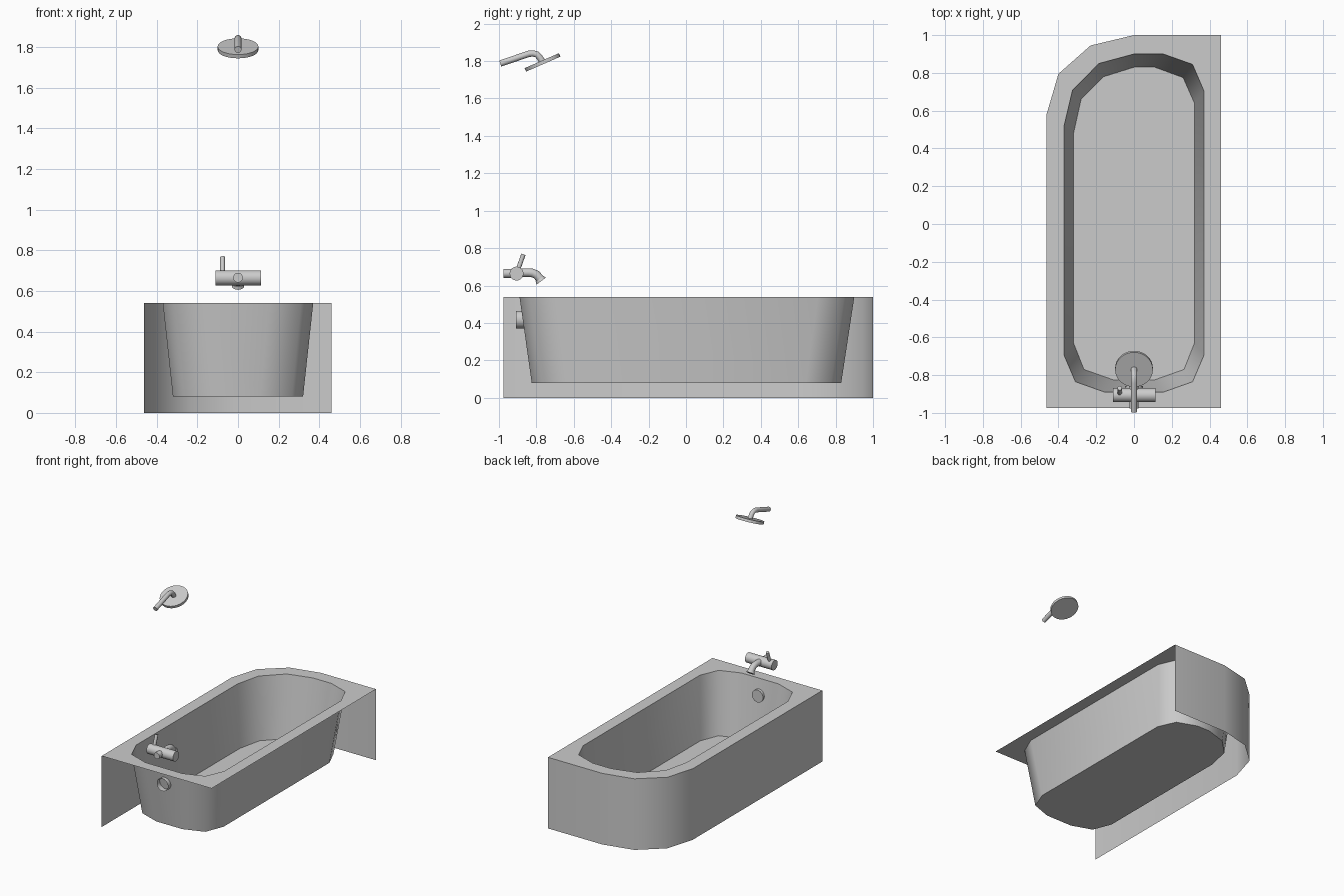
import bpy, bmesh, math
from mathutils import Vector

if "Cube" in bpy.data.objects:
    bpy.data.objects.remove(bpy.data.objects["Cube"])

RIM, FLOOR = 0.54, 0.08


def finish(name, bm):
    me = bpy.data.meshes.new(name)
    bm.to_mesh(me)
    bm.free()
    ob = bpy.data.objects.new(name, me)
    bpy.context.collection.objects.link(ob)
    bpy.ops.object.select_all(action='DESELECT')
    ob.select_set(True)
    bpy.context.view_layer.objects.active = ob
    bpy.ops.object.shade_smooth_by_angle(angle=math.radians(50))
    return ob


def ring(bm, pts, z):
    return [bm.verts.new((x, y, z)) for x, y in pts]


def tube(name, path, radii, sides=20, caps=(True, True)):
    """Round sweep along a path in a plane of constant x, or along x."""
    bm = bmesh.new()
    path = [Vector(p) for p in path]
    rings = []
    for i, p in enumerate(path):
        t = Vector()
        if i > 0:
            t += (p - path[i - 1]).normalized()
        if i < len(path) - 1:
            t += (path[i + 1] - p).normalized()
        t.normalize()
        a = Vector((1, 0, 0)) if abs(t.x) < 0.9 else Vector((0, 1, 0))
        b = t.cross(a)
        r = radii[i] if isinstance(radii, (list, tuple)) else radii
        rings.append([bm.verts.new(p + r * (math.cos(k) * a + math.sin(k) * b))
                      for k in (2 * math.pi * j / sides for j in range(sides))])
    for lo, hi in zip(rings, rings[1:]):
        for j in range(sides):
            k = (j + 1) % sides
            bm.faces.new((lo[j], lo[k], hi[k], hi[j]))
    if caps[0]:
        bm.faces.new(rings[0][::-1])
    if caps[1]:
        bm.faces.new(rings[-1])
    return finish(name, bm)


# Outlines, counter-clockwise from above
outer = [(0.46, -0.975), (0.46, 1), (0, 1), (-0.23, 0.945),
         (-0.40, 0.795), (-0.463, 0.58), (-0.463, -0.975)]
rim = [(-0.37, -0.695), (-0.31, -0.835), (-0.155, -0.89), (0.155, -0.89),
       (0.31, -0.835), (0.37, -0.695), (0.37, 0.705), (0.31, 0.845),
       (0.155, 0.90), (0, 0.90), (-0.185, 0.85), (-0.325, 0.71), (-0.37, 0.52)]
base = [(-0.32, -0.63), (-0.265, -0.77), (-0.11, -0.825), (0.11, -0.825),
        (0.265, -0.77), (0.32, -0.63), (0.32, 0.64), (0.26, 0.775),
        (0.11, 0.83), (0, 0.83), (-0.16, 0.78), (-0.28, 0.66), (-0.32, 0.48)]

# Deck around the opening
bm = bmesh.new()
loops = [ring(bm, outer, RIM), ring(bm, rim, RIM)]
edges = [bm.edges.new((l[i - 1], l[i])) for l in loops for i in range(len(l))]
bmesh.ops.triangle_fill(bm, use_beauty=True, edges=edges, normal=(0, 0, 1))
for f in bm.faces:
    f.normal_update()
    if f.normal.z < 0:
        f.normal_flip()
finish("tub_deck", bm)

# Basin walls and floor
bm = bmesh.new()
top, low = ring(bm, rim, RIM), ring(bm, base, FLOOR)
for i in range(len(rim)):
    bm.faces.new((top[i - 1], top[i], low[i], low[i - 1]))
bm.faces.new(low)
finish("tub_basin", bm)

# Skirt on the back and left sides only
bm = bmesh.new()
top, low = ring(bm, outer[1:], RIM), ring(bm, outer[1:], 0)
for i in range(1, len(top)):
    bm.faces.new((low[i - 1], low[i], top[i], top[i - 1]))
finish("tub_skirt", bm)

# Overflow cap, open towards the outside
tube("overflow_cap", [(0, -0.908, 0.418), (0, -0.857, 0.418)], 0.047, 24,
     (False, True))

# Mixer tap
tube("tap_body", [(-0.11, -0.906, 0.664), (0.113, -0.906, 0.664)], 0.037, 24)
tube("tap_wall_pipe", [(0, -0.977, 0.665), (0, -0.9, 0.665)], 0.024)
tube("tap_spout", [(0, -0.9, 0.669), (0, -0.84, 0.669), (0, -0.82, 0.667),
                   (0, -0.80, 0.658), (0, -0.775, 0.63)], 0.023)
tube("spout_nozzle", [(0, -0.783, 0.636), (0, -0.774, 0.624)], [0.026, 0.031])
tube("tap_lever", [(-0.076, -0.9, 0.68), (-0.076, -0.869, 0.767)], 0.012, 12)

# Shower arm and tilted head
tube("shower_arm", [(0, -0.993, 1.787), (0, -0.84, 1.839), (0, -0.818, 1.841),
                    (0, -0.798, 1.836), (0, -0.783, 1.821),
                    (0, -0.767, 1.795)], 0.017, 16)
head, axis = Vector((0, -0.767, 1.793)), Vector((0, 0.4, -0.917))
tube("shower_head", [head - axis * 0.01, head + axis * 0.01], 0.1, 32)
